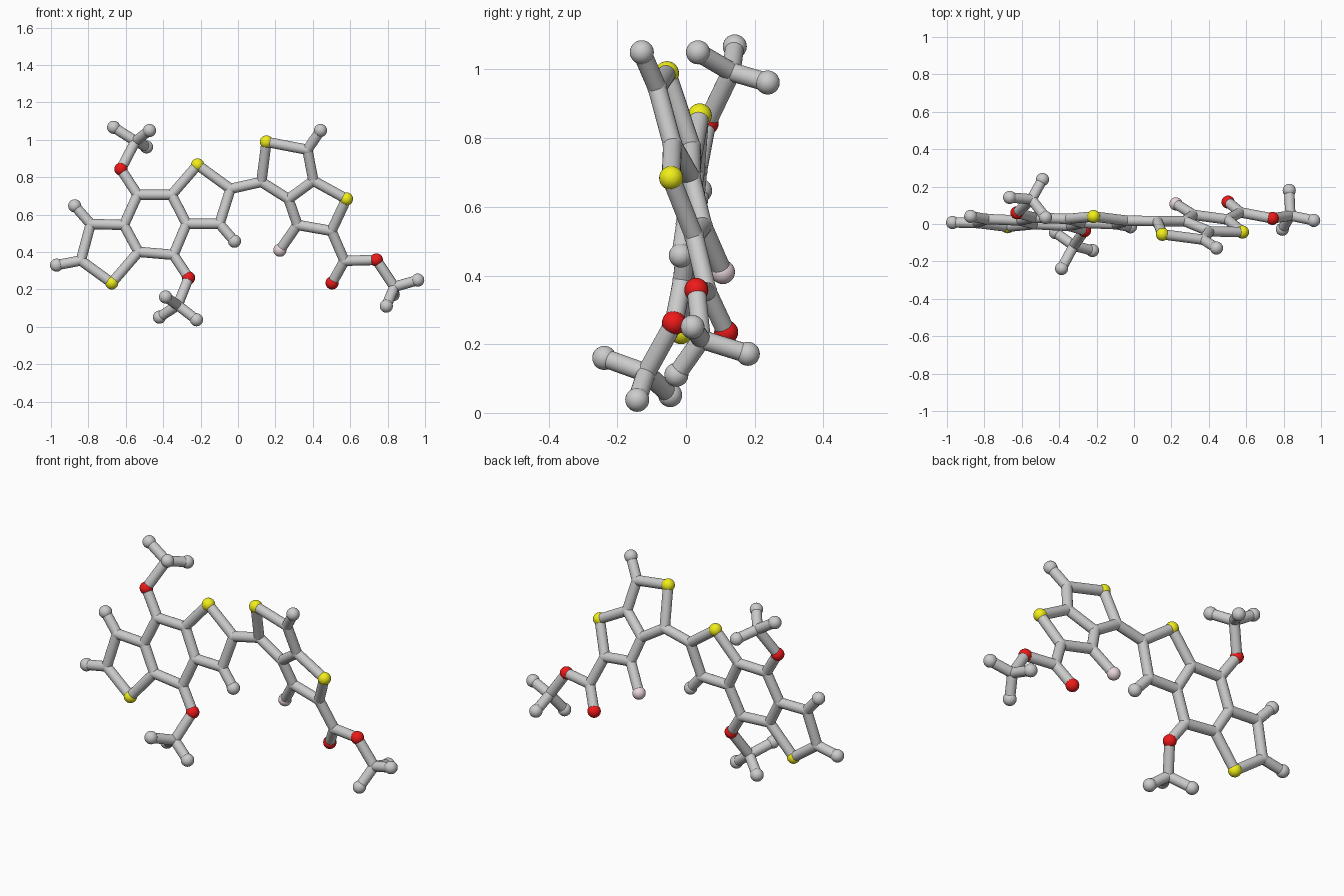
import bpy
from mathutils import Vector

if "Cube" in bpy.data.objects:
    bpy.data.objects.remove(bpy.data.objects["Cube"])

BALL, JOINT, STICK = 0.035, 0.029, 0.0275


def material(name, color):
    m = bpy.data.materials.new(name)
    m.diffuse_color = color
    m.use_nodes = True
    m.node_tree.nodes["Principled BSDF"].inputs["Base Color"].default_value = m.diffuse_color
    return m


MATS = {"yellow": material("yellow", (0.88, 0.86, 0.01, 1)),
        "red": material("red", (0.85, 0.01, 0.01, 1)),
        "pink": material("pink", (0.82, 0.68, 0.71, 1))}


# The two flat ring systems each lie in a tilted plane
def left(x, z):
    return Vector((x, -0.069 - 0.04 * x + 0.116 * z, z))


def right(x, z):
    return Vector((x, 0.275 - 0.189 * x - 0.305 * z, z))


atoms = {
    # left fused rings
    "a_tip": left(-.97, .33), "a": left(-.84, .355), "s1": left(-.675, .235),
    "b": left(-.788, .55), "b_tip": left(-.873, .647), "c": left(-.61, .545),
    "d": left(-.537, .706), "e": left(-.355, .706), "s2": left(-.216, .866),
    "f": left(-.04, .738), "g": left(-.099, .551), "g_tip": left(-.019, .458),
    "h": left(-.275, .551), "i": left(-.345, .385), "j": left(-.532, .401),
    # upper branch
    "o1": Vector((-.626, .06, .843)), "k": Vector((-.548, .132, .993)),
    "k_tip1": Vector((-.665, .142, 1.067)), "k_tip2": Vector((-.473, .035, 1.05)),
    "k_tip3": Vector((-.489, .238, .962)),
    # lower branch
    "o2": Vector((-.264, -.035, .262)), "l": Vector((-.322, -.116, .116)),
    "l_tip1": Vector((-.222, -.142, .038)), "l_tip2": Vector((-.387, -.238, .16)),
    "l_tip3": Vector((-.42, -.046, .052)),
    # right fused rings
    "m": right(.125, .775), "s3": right(.152, .989), "n": right(.371, .947),
    "n_tip": right(.441, 1.05), "p": right(.403, .781), "q": right(.27, .684),
    "s4": right(.58, .684), "r": right(.5, .513), "t": right(.318, .545),
    "pink": right(.224, .41),
    # right tail
    "u": Vector((.569, .062, .353)), "o3": Vector((.503, .117, .235)),
    "o4": Vector((.74, .03, .358)), "v": Vector((.836, .045, .214)),
    "v_tip1": Vector((.961, .019, .25)), "v_tip2": Vector((.793, -.028, .111)),
    "v_tip3": Vector((.83, .18, .172)),
}

# Chains of bonded atoms
chains = """a_tip a s1 j c b a|b b_tip|c d e h i j|e s2 f g h|g g_tip|d o1 k k_tip1
k_tip2 k k_tip3|i o2 l l_tip1|l_tip2 l l_tip3|f m s3 n p q m|n n_tip|p s4 r t q
t pink|r u o3|u o4 v v_tip1|v_tip2 v v_tip3""".replace("\n", "|").split("|")

# Atom balls
for key, pos in atoms.items():
    color = "yellow" if key[0] == "s" else "red" if key[0] == "o" else key
    big = color in MATS or "tip" in key
    bpy.ops.mesh.primitive_uv_sphere_add(segments=24, ring_count=14, location=pos,
                                         radius=BALL if big else JOINT)
    ob = bpy.context.object
    ob.name = ("ball_" if big else "joint_") + key
    if color in MATS:
        ob.data.materials.append(MATS[color])
    bpy.ops.object.shade_smooth()

# Bond rods
for chain in chains:
    keys = chain.split()
    for k0, k1 in zip(keys, keys[1:]):
        p0, p1 = atoms[k0], atoms[k1]
        d = p1 - p0
        bpy.ops.mesh.primitive_cylinder_add(vertices=20, radius=STICK, depth=d.length,
                                            location=(p0 + p1) / 2,
                                            rotation=d.to_track_quat("Z", "Y").to_euler())
        bpy.context.object.name = f"rod_{k0}_{k1}"
        bpy.ops.object.shade_smooth_by_angle()
